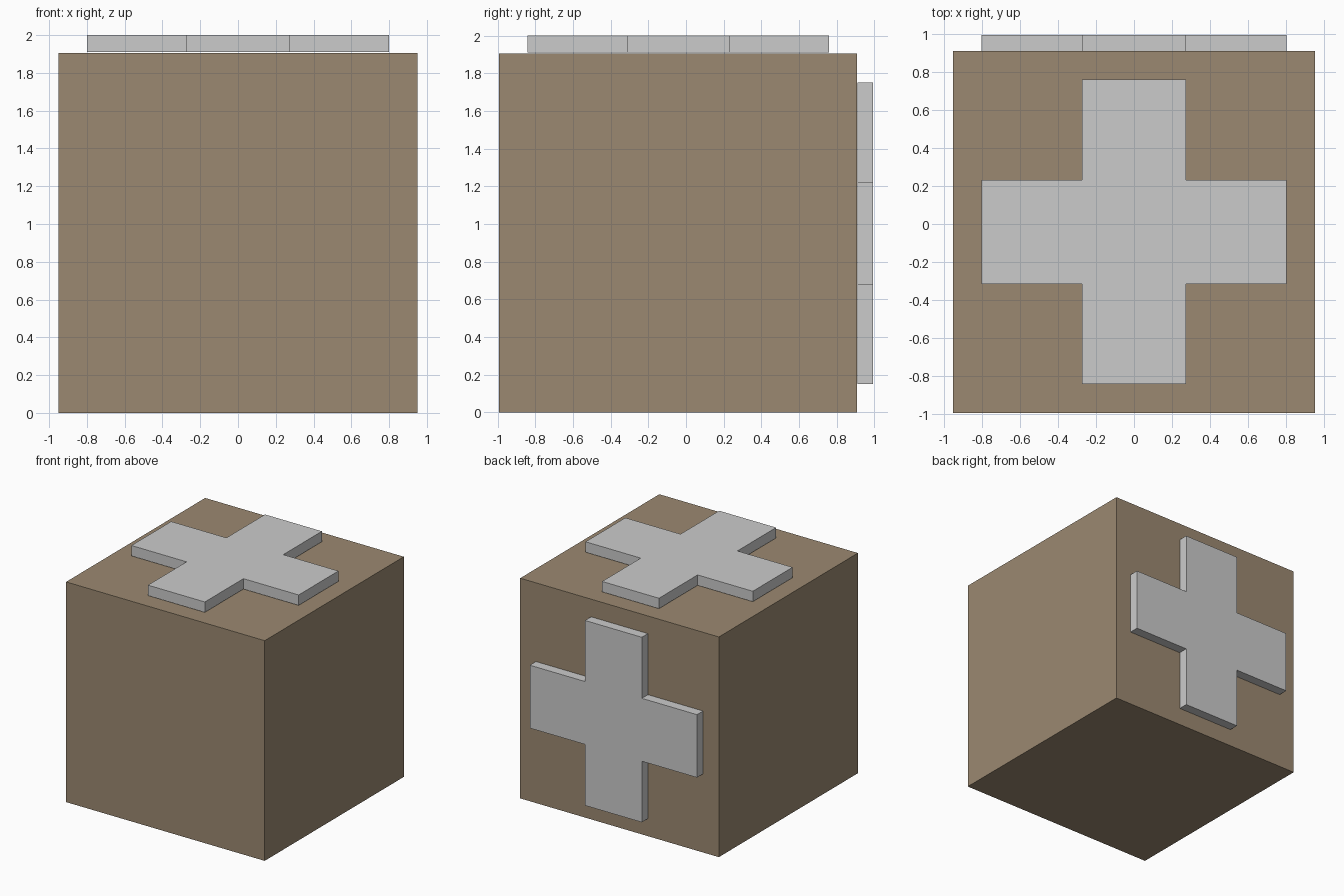
import bpy, bmesh
from math import radians
from mathutils import Matrix

if "Cube" in bpy.data.objects:
    bpy.data.objects.remove(bpy.data.objects["Cube"])

YC = -0.042   # crate centre in y
ARM, HALF = 0.80, 0.272


def finish(bm, name, color=None):
    bmesh.ops.recalc_face_normals(bm, faces=bm.faces)
    me = bpy.data.meshes.new(name)
    bm.to_mesh(me)
    bm.free()
    ob = bpy.data.objects.new(name, me)
    bpy.context.collection.objects.link(ob)
    if color:
        mat = bpy.data.materials.new(name + "_colour")
        mat.diffuse_color = color
        mat.use_nodes = True
        mat.node_tree.nodes["Principled BSDF"].inputs["Base Color"].default_value = mat.diffuse_color
        me.materials.append(mat)
    return ob


def cross(name, depth, matrix):
    # Plus-shaped outline, extruded along local z
    corner = [(ARM, HALF), (HALF, HALF), (HALF, ARM)]
    pts = []
    for _ in range(4):
        pts += corner
        corner = [(-y, x) for x, y in corner]
    bm = bmesh.new()
    face = bm.faces.new([bm.verts.new((x, y, 0)) for x, y in pts])
    ext = bmesh.ops.extrude_face_region(bm, geom=[face], use_keep_orig=True)
    verts = [v for v in ext["geom"] if isinstance(v, bmesh.types.BMVert)]
    bmesh.ops.translate(bm, verts=verts, vec=(0, 0, depth))
    bm.transform(matrix)
    return finish(bm, name)


# Wooden crate body
bm = bmesh.new()
bmesh.ops.create_cube(bm, size=1.0)
bm.transform(Matrix.Translation((0, YC, 0.952)) @ Matrix.Diagonal((1.9, 1.9, 1.904, 1)))
finish(bm, "crate_body", (0.33, 0.25, 0.165, 1))

# Raised crosses on the lid and the back
cross("lid_cross", 0.09, Matrix.Translation((0, YC, 1.91)))
cross("back_cross", 0.083,
      Matrix.Translation((0, YC + 0.951, 0.952)) @ Matrix.Rotation(radians(-90), 4, 'X'))
